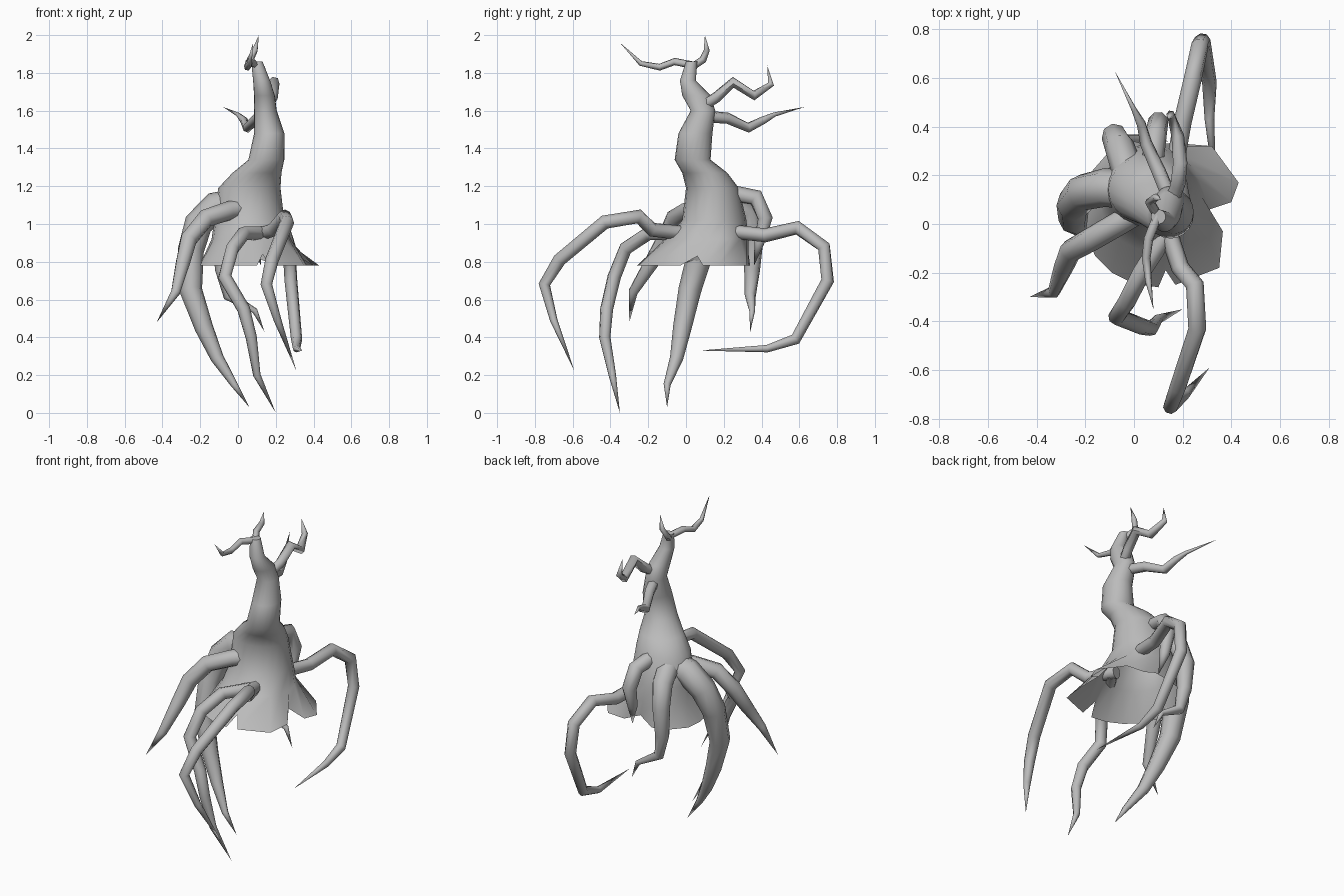
import bpy
import bmesh
import math
from mathutils import Vector

default_cube = bpy.data.objects.get("Cube")
if default_cube:
    bpy.data.objects.remove(default_cube)

bark = bpy.data.materials.new("grey_bark")
bark.use_nodes = True
bark_colour = (0.5, 0.5, 0.5, 1)
bark.diffuse_color = bark_colour
bark.node_tree.nodes["Principled BSDF"].inputs["Base Color"].default_value = bark_colour


def loft(name, rings, cap_start=False, cap_end=False):
    """Join rings of equal vertex count into a smooth shaded skin."""
    bm = bmesh.new()
    loops = [[bm.verts.new(point) for point in ring] for ring in rings]
    for lower, upper in zip(loops, loops[1:]):
        count = len(lower)
        for i in range(count):
            j = (i + 1) % count
            bm.faces.new((lower[i], lower[j], upper[j], upper[i]))
    if cap_start:
        bm.faces.new(loops[0][::-1])
    if cap_end:
        bm.faces.new(loops[-1])
    bmesh.ops.remove_doubles(bm, verts=bm.verts, dist=0.0005)
    mesh = bpy.data.meshes.new(name)
    bm.to_mesh(mesh)
    bm.free()
    mesh.materials.append(bark)
    part = bpy.data.objects.new(name, mesh)
    bpy.context.collection.objects.link(part)
    bpy.ops.object.select_all(action="DESELECT")
    part.select_set(True)
    bpy.context.view_layer.objects.active = part
    bpy.ops.object.shade_smooth_by_angle(angle=math.radians(65))


def limb(name, path, radius, taper=4, sides=8):
    """Sweep a tapering tube along a path that ends in a point."""
    path = [Vector(point) for point in path]
    last = len(path) - 1
    normal = None
    rings = []
    for i, centre in enumerate(path):
        before = (centre - path[i - 1]).normalized() if i > 0 else Vector()
        after = (path[i + 1] - centre).normalized() if i < last else Vector()
        tangent = (before + after).normalized()
        if normal is None:
            normal = tangent.orthogonal()
        # Carry the frame along the path so the tube does not twist
        normal = (normal - tangent * normal.dot(tangent)).normalized()
        side = tangent.cross(normal)
        size = radius * (1 - (i / last) ** taper)
        ring = []
        for k in range(sides):
            angle = math.tau * k / sides
            ring.append(centre + size * (math.cos(angle) * normal + math.sin(angle) * side))
        rings.append(ring)
    loft(name, rings, cap_start=True)


# Trunk: ragged hem, then oval rings (height, centre x, centre y, radius x, radius y)
hem = [(.31, .06, .83), (.4, .09, .78), (.43, .17, .78), (.32, .32, .78),
       (.2, .33, .78), (.1, .31, .82), (0, .34, .78), (-.1, .3, .78),
       (-.17, .22, .78), (-.18, .12, .78), (-.19, .04, .81), (-.2, -.04, .78),
       (-.16, -.13, .78), (-.09, -.2, .78), (0, -.245, .78), (.1, -.26, .78),
       (.13, -.19, .84), (.17, -.25, .78), (.35, -.18, .78), (.365, -.03, .78)]
ovals = [(.92, .07, .11, .21, .22), (1.02, .06, .15, .185, .17),
         (1.19, .06, .14, .165, .14), (1.27, .1, .1, .13, .12),
         (1.34, .15, .035, .095, .095), (1.48, .165, .05, .08, .09),
         (1.6, .145, .09, .06, .065), (1.68, .14, .055, .055, .075),
         (1.76, .125, .01, .045, .042), (1.86, .1, .03, .03, .03)]
trunk_rings = [hem]
for z, cx, cy, rx, ry in ovals:
    angles = [math.tau * k / len(hem) for k in range(len(hem))]
    trunk_rings.append([(cx + rx * math.cos(a), cy + ry * math.sin(a), z) for a in angles])
loft("trunk", trunk_rings, cap_end=True)

# Roots, spreading from the lower trunk
limb("back_looping_root",
     [(.17, .25, .96), (.2, .42, .94), (.24, .59, .98), (.27, .73, .88),
      (.28, .75, .7), (.31, .58, .39), (.31, .43, .34), (.34, .07, .33)], .037, 5)
limb("front_arching_root",
     [(.13, 0, .95), (.19, -.18, .97), (.25, -.25, 1.04), (.26, -.43, 1.01),
      (.18, -.67, .81), (.15, -.75, .68), (.21, -.7, .49), (.31, -.59, .22)], .038, 5)
limb("front_long_root",
     [(.14, -.03, .95), (.03, -.2, .95), (-.03, -.32, .87), (-.07, -.38, .72),
      (.03, -.42, .55), (.07, -.43, .4), (.1, -.39, .2), (.2, -.35, 0)], .037, 5)
limb("thick_side_root",
     [(0, .14, 1.11), (-.12, .15, 1.09), (-.21, .13, 1), (-.25, .08, .86),
      (-.25, .02, .65), (-.18, -.02, .45), (-.11, -.05, .29),
      (-.02, -.1, .15), (.06, -.1, .03)], .081, 2)
limb("right_side_root",
     [(.05, .07, 1.09), (-.05, .01, 1.07), (-.17, -.06, 1.03), (-.26, -.11, .92),
      (-.29, -.18, .8), (-.33, -.28, .64), (-.43, -.3, .48)], .05)
limb("back_hanging_root",
     [(-.02, .2, 1.12), (-.06, .32, 1.06), (-.08, .36, .93), (-.08, .35, .76),
      (-.05, .34, .62), (.09, .35, .54), (.14, .34, .43)], .066, 1.5)
limb("back_hooked_root",
     [(.07, .2, 1.17), (.09, .37, 1.14), (.1, .42, 1.03), (.1, .39, .91),
      (.12, .36, .78)], .045)

# Twigs around the crown
limb("front_twig",
     [(.1, .04, 1.84), (.06, -.06, 1.86), (.05, -.14, 1.83),
      (.06, -.24, 1.85), (.08, -.35, 1.96)], .02, sides=6)
limb("top_twig",
     [(.1, .03, 1.83), (.065, .09, 1.87), (.09, .11, 1.92), (.11, .1, 2)], .02, sides=6)
limb("upper_back_twig",
     [(.15, .08, 1.62), (.18, .16, 1.67), (.19, .25, 1.75), (.18, .36, 1.68),
      (.15, .45, 1.74), (.14, .43, 1.84)], .031, sides=6)
limb("lower_back_twig",
     [(.15, .1, 1.57), (.1, .22, 1.56), (.05, .33, 1.51), (.03, .41, 1.55),
      (0, .47, 1.58), (-.08, .63, 1.62)], .032, 2, sides=6)
